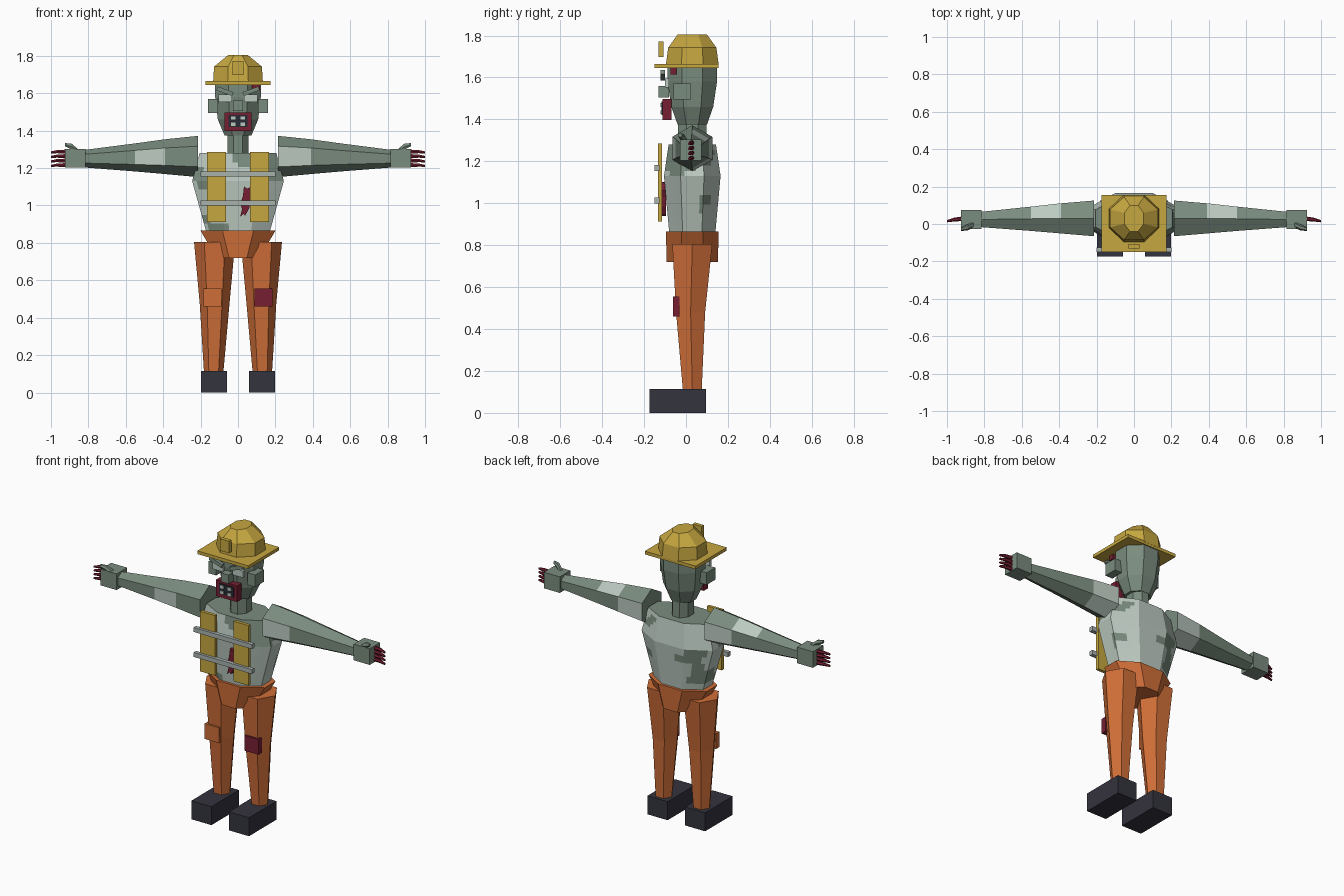
import bpy, bmesh, math
from mathutils import Matrix, Vector

cube = bpy.data.objects.get("Cube")
if cube:
    bpy.data.objects.remove(cube, do_unlink=True)


def material(name, rgb):
    lin = [((c / 255 + 0.055) / 1.055) ** 2.4 for c in rgb] + [1.0]
    m = bpy.data.materials.new(name)
    m.use_nodes = True
    m.diffuse_color = lin
    m.node_tree.nodes["Principled BSDF"].inputs["Base Color"].default_value = lin
    return m


SKIN = material("grey green skin", (122, 140, 126))
SHIRT = material("pale shirt", (188, 202, 193))
GOLD = material("safety yellow", (198, 167, 64))
ORANGE = material("orange trousers", (207, 110, 56))
RED = material("dark blood red", (118, 31, 50))
BOOT = material("boot charcoal", (52, 51, 62))
STRIPE = material("reflective grey", (168, 178, 174))
DARK = material("mouth dark", (40, 42, 52))


def finish(name, bm, mats, rule=None):
    bmesh.ops.recalc_face_normals(bm, faces=bm.faces)
    bm.normal_update()
    if rule:
        for f in bm.faces:
            f.material_index = rule(f.calc_center_median(), f.normal)
    me = bpy.data.meshes.new(name)
    bm.to_mesh(me)
    bm.free()
    for m in mats:
        me.materials.append(m)
    ob = bpy.data.objects.new(name, me)
    bpy.context.collection.objects.link(ob)
    return ob


def box(name, x, y, z, mat, tilt=0.0):
    """Box from (min, max) ranges, tilted about its own y axis."""
    c = Vector([(a[0] + a[1]) / 2 for a in (x, y, z)])
    size = [abs(a[1] - a[0]) for a in (x, y, z)]
    bm = bmesh.new()
    bmesh.ops.create_cube(bm, size=1, matrix=Matrix.Translation(c)
                          @ Matrix.Rotation(tilt, 4, 'Y') @ Matrix.Diagonal((*size, 1)))
    return finish(name, bm, [mat])


def loft(name, rings, n, mats, axis='z', phase=0.0, rule=None, cuts=0):
    """Skin rings of (x, y, z, radius a, radius b) and cap both ends."""
    bm = bmesh.new()
    loops = []
    for x, y, z, ra, rb in rings:
        loop = []
        for i in range(n):
            t = phase + i * math.tau / n
            a, b = ra * math.cos(t), rb * math.sin(t)
            loop.append(bm.verts.new((x + a, y + b, z) if axis == 'z' else (x, y + a, z + b)))
        loops.append(loop)
    for p, q in zip(loops, loops[1:]):
        for i in range(n):
            j = (i + 1) % n
            bm.faces.new((p[i], p[j], q[j], q[i]))
    bm.faces.new(loops[0])
    bm.faces.new(loops[-1])
    if cuts:
        bmesh.ops.subdivide_edges(bm, edges=bm.edges[:], cuts=cuts, use_grid_fill=True)
    return finish(name, bm, mats, rule)


def octagon(name, levels, mats, **kw):
    """Vertical eight-sided body; levels are (z, half width, half depth)."""
    k = 1 / math.cos(math.pi / 8)
    rings = [(0, 0.03, z, a * k, b * k) for z, a, b in levels]
    return loft(name, rings, 8, mats, phase=math.pi / 8, **kw)


# Torso: pale shirt with torn patches showing skin
def torn(c, n):
    if abs(n.z) > 0.9:
        return 1
    v = (math.sin(13 * c.x + 9 * c.z + 1.0) + math.sin(17 * c.y - 15 * c.z + 2.0)
         + 0.7 * math.sin(31 * c.z + 11 * c.x) + 3.0 * (c.z - 1.12))
    return 1 if v > 0.85 else 0


octagon("torso", [(0.86, 0.17, 0.11), (1.13, 0.245, 0.135), (1.28, 0.205, 0.113)],
        [SHIRT, SKIN], rule=torn, cuts=5)
octagon("neck", [(1.26, 0.056, 0.068), (1.39, 0.056, 0.068)], [SKIN])

# Head, helmet and face
octagon("head", [(1.375, 0.072, 0.07), (1.46, 0.108, 0.1), (1.58, 0.122, 0.118),
                 (1.66, 0.122, 0.118)], [SKIN])
octagon("helmet_crown", [(1.66, 0.133, 0.126), (1.742, 0.128, 0.115), (1.805, 0.052, 0.07)], [GOLD])
box("helmet_brim", (-0.175, 0.175), (-0.15, 0.155), (1.645, 1.665), GOLD)
box("helmet_lamp", (-0.03, 0.03), (-0.132, -0.108), (1.697, 1.772), GOLD)
box("nose", (-0.026, 0.026), (-0.13, -0.08), (1.505, 1.56), SKIN)
box("lips", (-0.073, 0.073), (-0.113, -0.07), (1.398, 1.498), RED)
box("mouth_hole", (-0.05, 0.05), (-0.117, -0.112), (1.42, 1.485), DARK)
box("head_wound", (0.075, 0.118), (-0.075, -0.045), (1.615, 1.648), RED)
for s, side in ((1, "left"), (-1, "right")):
    box(f"eye_{side}", (s * 0.033, s * 0.105), (-0.1, -0.08), (1.552, 1.594), SHIRT)
    box(f"brow_{side}", (s * 0.025, s * 0.115), (-0.122, -0.1), (1.6, 1.622), SKIN, -s * 0.35)
    box(f"ear_{side}", (s * 0.108, s * 0.16), (-0.06, 0.025), (1.495, 1.57), SKIN)
    for z, row in ((1.468, "upper"), (1.434, "lower")):
        box(f"tooth_{row}_{side}", (s * 0.014, s * 0.037), (-0.122, -0.115),
            (z - 0.009, z + 0.009), SHIRT)


# Arms with patchy sleeves
def sleeve(c, n):
    front, back = n.y < -0.8, n.y > 0.8
    back_low = n.y > 0.3 and n.z < -0.3
    if abs(c.x) < 0.39:
        return 1 if back or back_low or (front and c.x > 0) else 0
    if abs(c.x) < 0.56:
        return 1 if (n.y > 0.3 and n.z > 0.3) or (front and c.x < 0) else 0
    return 0


for s, side in ((1, "left"), (-1, "right")):
    loft(f"arm_{side}", [(s * 0.215, 0.03, 1.262, 0.11, 0.11), (s * 0.39, 0.03, 1.261, 0.093, 0.093),
                         (s * 0.55, 0.028, 1.257, 0.075, 0.075), (s * 0.83, 0.024, 1.25, 0.046, 0.046)],
         6, [SKIN, SHIRT], axis='x', phase=math.pi / 6, rule=sleeve)
    box(f"hand_{side}", (s * 0.815, s * 0.925), (-0.028, 0.075), (1.203, 1.303), SKIN)
    loft(f"thumb_{side}", [(s * 0.85, 0.0, 1.28, 0.017, 0.02), (s * 0.89, -0.018, 1.315, 0.016, 0.018),
                           (s * 0.925, -0.028, 1.325, 0.01, 0.01)], 6, [SKIN], axis='x')
    for i in range(4):
        z = 1.216 + i * 0.024
        loft(f"finger_{side}_{i + 1}", [(s * 0.92, 0.028, z, 0.012, 0.012),
                                        (s * 0.965, 0.023, z, 0.01, 0.01),
                                        (s * 1.0, 0.015, z - 0.004, 0.006, 0.006)],
             6, [RED], axis='x')

# Trousers, knee patches and boots
octagon("pelvis", [(0.72, 0.115, 0.122), (0.865, 0.2, 0.126)], [ORANGE])
for s, side in ((1, "left"), (-1, "right")):
    loft(f"leg_{side}", [(s * 0.13, 0.03, 0.11, 0.052, 0.052), (s * 0.125, 0.022, 0.48, 0.08, 0.08),
                         (s * 0.125, 0.03, 0.805, 0.11, 0.11)], 6, [ORANGE])
    box(f"knee_patch_{side}", (s * 0.088, s * 0.185), (-0.063, -0.03), (0.46, 0.555),
        RED if s > 0 else ORANGE)
    box(f"boot_{side}", (s * 0.06, s * 0.198), (-0.175, 0.095), (0, 0.115), BOOT)
    # Safety vest panel
    box(f"vest_panel_{side}", (s * 0.064, s * 0.166), (-0.134, -0.114), (0.912, 1.285), GOLD)

# Reflective stripes across the vest
for z, name in ((1.168, "upper"), (1.013, "lower")):
    box(f"vest_stripe_{name}", (-0.2, 0.2), (-0.15, -0.126), (z - 0.014, z + 0.014), STRIPE)

# Ragged chest wound
outline = [(0.012, 0.94), (0.03, 0.955), (0.038, 0.945), (0.06, 0.985), (0.066, 1.03), (0.078, 1.06),
           (0.068, 1.098), (0.048, 1.09), (0.032, 1.102), (0.026, 1.05), (0.012, 1.01), (0.022, 0.98)]
bm = bmesh.new()
face = bm.faces.new([bm.verts.new((x, -0.125, z)) for x, z in outline])
ext = bmesh.ops.extrude_face_region(bm, geom=[face], use_keep_orig=True)
bmesh.ops.translate(bm, vec=(0, 0.03, 0), verts=[v for v in ext["geom"] if isinstance(v, bmesh.types.BMVert)])
finish("chest_wound", bm, [RED])
